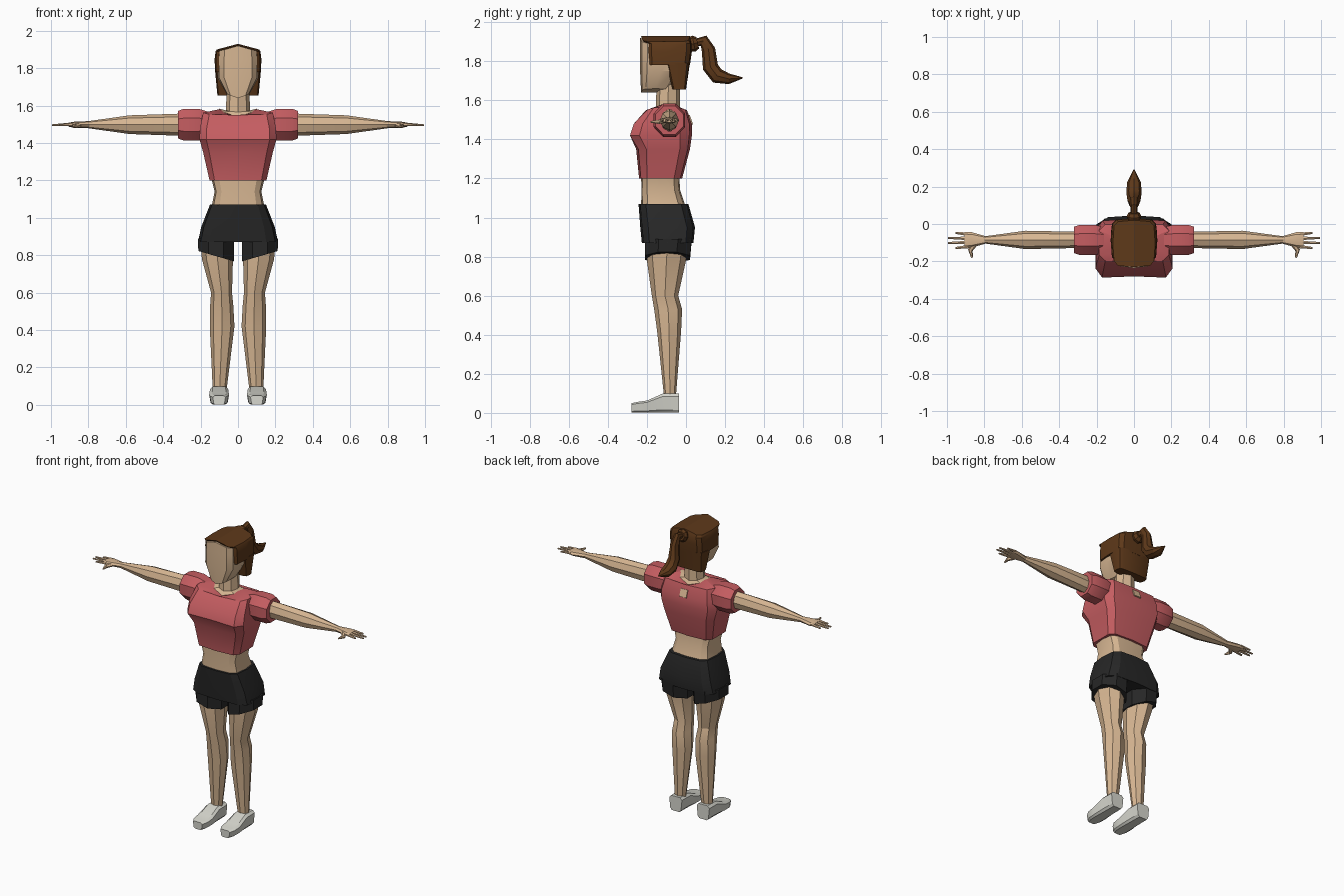
import bpy, bmesh, math
from mathutils import Vector

cube = bpy.data.objects.get("Cube")
if cube:
    bpy.data.objects.remove(cube, do_unlink=True)


def material(name, red, green, blue):
    mat = bpy.data.materials.new(name)
    mat.use_nodes = True
    color = (red, green, blue, 1)
    mat.diffuse_color = color
    mat.node_tree.nodes["Principled BSDF"].inputs["Base Color"].default_value = color
    return mat


skin = material("skin", red=.68, green=.47, blue=.29)
red_cloth = material("red cloth", red=.56, green=.11, blue=.12)
black_cloth = material("black cloth", red=.02, green=.02, blue=.02)
brown_hair = material("brown hair", red=.11, green=.04, blue=.01)
shoe_white = material("shoe white", red=.68, green=.68, blue=.62)
parts = []


def oval(sides, power=2, turn=0):
    """Unit superellipse that starts at the front; a higher power is squarer."""
    points = []
    for i in range(sides):
        angle = math.tau * (i + turn) / sides
        pair = (math.sin(angle), -math.cos(angle))
        points.append([math.copysign(abs(c) ** (2 / power), c) for c in pair])
    return points


def level(section, z, width, front, back, x=0, dip=0, peak=0, slant=0):
    """Flat ring; dip lowers front and back, peak lifts the middle, slant lifts one side."""
    middle, depth = (front + back) / 2, (back - front) / 2
    return [Vector((x + u * width, middle + v * depth,
                    z - dip * v * v + peak * (1 - abs(u)) + slant * u))
            for u, v in section]


def spot(x=0, y=0, z=0, wide=0, tall=0):
    return Vector((x, y, z)), wide, tall


def loft(name, rings, mat, mirror=False):
    """Join rings of points with quads and close both ends with fans."""
    bm = bmesh.new()
    loops = [[bm.verts.new(point) for point in ring] for ring in rings]
    count = len(loops[0])
    for low, high in zip(loops, loops[1:]):
        for i in range(count):
            j = (i + 1) % count
            bm.faces.new((low[i], low[j], high[j], high[i]))
    for loop in (loops[0], loops[-1]):
        tip = bm.verts.new((loop[0].co + loop[count // 2].co) / 2)
        for i in range(count):
            bm.faces.new((loop[i], loop[(i + 1) % count], tip))
    bmesh.ops.recalc_face_normals(bm, faces=bm.faces)
    mesh = bpy.data.meshes.new(name)
    bm.to_mesh(mesh)
    bm.free()
    mesh.materials.append(mat)
    obj = bpy.data.objects.new(name, mesh)
    bpy.context.collection.objects.link(obj)
    if mirror:
        obj.modifiers.new("Mirror", "MIRROR")
    parts.append(obj)
    return obj


def tube(name, spots, side, section, mat, mirror=True):
    """Sweep a section through spots, with its width along the side direction."""
    rings = []
    last = len(spots) - 1
    for i, (center, wide, tall) in enumerate(spots):
        along = (spots[min(i + 1, last)][0] - spots[max(i - 1, 0)][0]).normalized()
        across = (side - along * side.dot(along)).normalized()
        up = along.cross(across)
        rings.append([center + across * wide * u + up * tall * v for u, v in section])
    return loft(name, rings, mat, mirror)


side_x, side_y, side_z = Vector((1, 0, 0)), Vector((0, 1, 0)), Vector((0, 0, 1))
round_section = oval(sides=8)
turned_section = oval(sides=8, turn=.5)
finger_section = oval(sides=6)
chest_section = oval(sides=10, power=5)
hip_section = oval(sides=12, power=4)
face_section = oval(sides=12, power=3.5)
hair_section = oval(sides=12, power=5)

# Head and neck
loft("head", [
    level(face_section, z=1.66, width=.06, front=-.23, back=-.08, peak=-.02),
    level(face_section, z=1.75, width=.11, front=-.235, back=-.02),
    level(face_section, z=1.85, width=.11, front=-.235, back=0),
    level(face_section, z=1.89, width=.107, front=-.235, back=0, peak=.03)], skin)
loft("neck", [
    level(round_section, z=1.585, width=.105, front=-.17, back=-.02, dip=.045),
    level(round_section, z=1.575, width=.065, front=-.155, back=-.03, dip=.01),
    level(round_section, z=1.68, width=.06, front=-.15, back=-.03)], skin)

# Hair: long at the back, cut to a fringe on top
loft("hair_back", [
    level(hair_section, z=1.655, width=.11, front=-.07, back=0),
    level(hair_section, z=1.79, width=.123, front=-.105, back=.02)], brown_hair)
loft("hair_top", [
    level(hair_section, z=1.78, width=.123, front=-.2, back=.02),
    level(hair_section, z=1.85, width=.125, front=-.205, back=.03),
    level(hair_section, z=1.89, width=.12, front=-.205, back=.03),
    level(hair_section, z=1.9, width=.113, front=-.23, back=.02, peak=.03)], brown_hair)
tube("hair_tie", [
    spot(y=.01, z=1.885, wide=.03, tall=.035),
    spot(y=.04, z=1.89, wide=.04, tall=.042),
    spot(y=.06, z=1.895, wide=.03, tall=.03)], side_x, round_section, brown_hair, mirror=False)
tube("ponytail", [
    spot(y=.05, z=1.895, wide=.02, tall=.02),
    spot(y=.09, z=1.905, wide=.02, tall=.03),
    spot(y=.115, z=1.86, wide=.025, tall=.035),
    spot(y=.125, z=1.77, wide=.035, tall=.04),
    spot(y=.16, z=1.725, wide=.04, tall=.04),
    spot(y=.22, z=1.71, wide=.038, tall=.027),
    spot(y=.29, z=1.715, wide=.003, tall=.003)], side_x, round_section, brown_hair, mirror=False)

# Shirt, hollowed slightly between the breasts
shirt = loft("shirt", [
    level(chest_section, z=1.2, width=.155, front=-.24, back=-.02),
    level(chest_section, z=1.35, width=.19, front=-.255, back=.02),
    level(chest_section, z=1.42, width=.21, front=-.3, back=.03),
    level(chest_section, z=1.48, width=.207, front=-.28, back=.03),
    level(chest_section, z=1.57, width=.19, front=-.205, back=.005, dip=.02),
    level(round_section + round_section[:2], z=1.585, width=.105, front=-.17, back=-.02, dip=.045)
    if len(round_section) > len(chest_section) else
    level(oval(sides=10), z=1.585, width=.105, front=-.17, back=-.02, dip=.045)], red_cloth)
for vert in shirt.data.vertices:
    if abs(vert.co.x) < .01 and vert.co.y < -.27:
        vert.co.y += .02

# Bare patch on the upper back
bpy.ops.mesh.primitive_cube_add(size=.05, location=(0, .024, 1.5), rotation=(.34, 0, 0))
patch = bpy.context.object
patch.name = "back_patch"
patch.scale.y = .16
patch.data.materials.append(skin)

# Sleeves, arms and palms share one straight axis
def arm_spot(x, wide, tall):
    return spot(x, y=-.085, z=1.498, wide=wide, tall=tall)


tube("sleeves", [
    arm_spot(x=.16, wide=.075, tall=.075),
    arm_spot(x=.21, wide=.087, tall=.092),
    arm_spot(x=.29, wide=.087, tall=.092),
    arm_spot(x=.32, wide=.077, tall=.08)], side_y, turned_section, red_cloth)
tube("arms", [
    arm_spot(x=.28, wide=.043, tall=.06),
    arm_spot(x=.58, wide=.049, tall=.05),
    arm_spot(x=.8, wide=.019, tall=.019)], side_y, round_section, skin)
tube("palms", [
    arm_spot(x=.79, wide=.019, tall=.019),
    arm_spot(x=.87, wide=.042, tall=.017),
    arm_spot(x=.905, wide=.042, tall=.011)], side_y, round_section, skin)

# Fingers fan out from the palm, the middle ones longest
for i in range(4):
    offset = 1.5 - i
    base_y = -.088 + .022 * offset
    tip_x = 1 - .02 * offset * offset
    tube(f"finger_{i + 1}", [
        spot(x=.885, y=base_y, z=1.5, wide=.011, tall=.01),
        spot(x=tip_x, y=base_y + .005 * offset, z=1.495, wide=.006, tall=.005)],
        side_y, finger_section, skin)
tube("thumbs", [
    spot(x=.835, y=-.085, z=1.5, wide=.014, tall=.016),
    spot(x=.875, y=-.14, z=1.49, wide=.012, tall=.013),
    spot(x=.866, y=-.18, z=1.49, wide=.005, tall=.005)], side_z, finger_section, skin)

# Waist and shorts
loft("waist", [
    level(hip_section, z=1.22, width=.145, front=-.23, back=-.035),
    level(hip_section, z=1.14, width=.125, front=-.228, back=-.03),
    level(hip_section, z=1.05, width=.143, front=-.23, back=0)], skin)
loft("shorts", [
    level(hip_section, z=1.07, width=.15, front=-.243, back=.012),
    level(hip_section, z=.95, width=.197, front=-.234, back=.046),
    level(hip_section, z=.87, width=.214, front=-.226, back=.038)], black_cloth)
loft("shorts_legs", [
    level(turned_section, x=.117, z=.89, width=.105, front=-.22, back=.04),
    level(turned_section, x=.117, z=.795, width=.103, front=-.22, back=.03, slant=.03)],
    black_cloth, mirror=True)

# Legs
loft("legs", [
    level(round_section, x=.112, z=.86, width=.088, front=-.2, back=.01),
    level(round_section, x=.11, z=.78, width=.083, front=-.2, back=0),
    level(round_section, x=.088, z=.6, width=.056, front=-.175, back=-.04),
    level(round_section, x=.087, z=.53, width=.062, front=-.163, back=-.02),
    level(round_section, x=.085, z=.42, width=.066, front=-.148, back=-.025),
    level(round_section, x=.098, z=.08, width=.037, front=-.112, back=-.052)],
    skin, mirror=True)

# Shoes: boxy rings from toe to heel, narrower at the sole
shoe_rings = []
for y, width, height in ((-.28, .035, .05), (-.25, .052, .057), (-.2, .055, .064),
                         (-.12, .05, .1), (-.035, .048, .1)):
    shoe_rings.append([(.101 + u * width * (.85 if v < 0 else 1), y, height * (v + 1) / 2)
                       for u, v in oval(sides=8, power=5, turn=.5)])
loft("shoes", shoe_rings, shoe_white, mirror=True)

# Soft shading with crisp creases
bpy.ops.object.select_all(action="DESELECT")
for obj in parts:
    obj.select_set(True)
bpy.context.view_layer.objects.active = parts[0]
bpy.ops.object.shade_smooth_by_angle(angle=math.radians(28))
